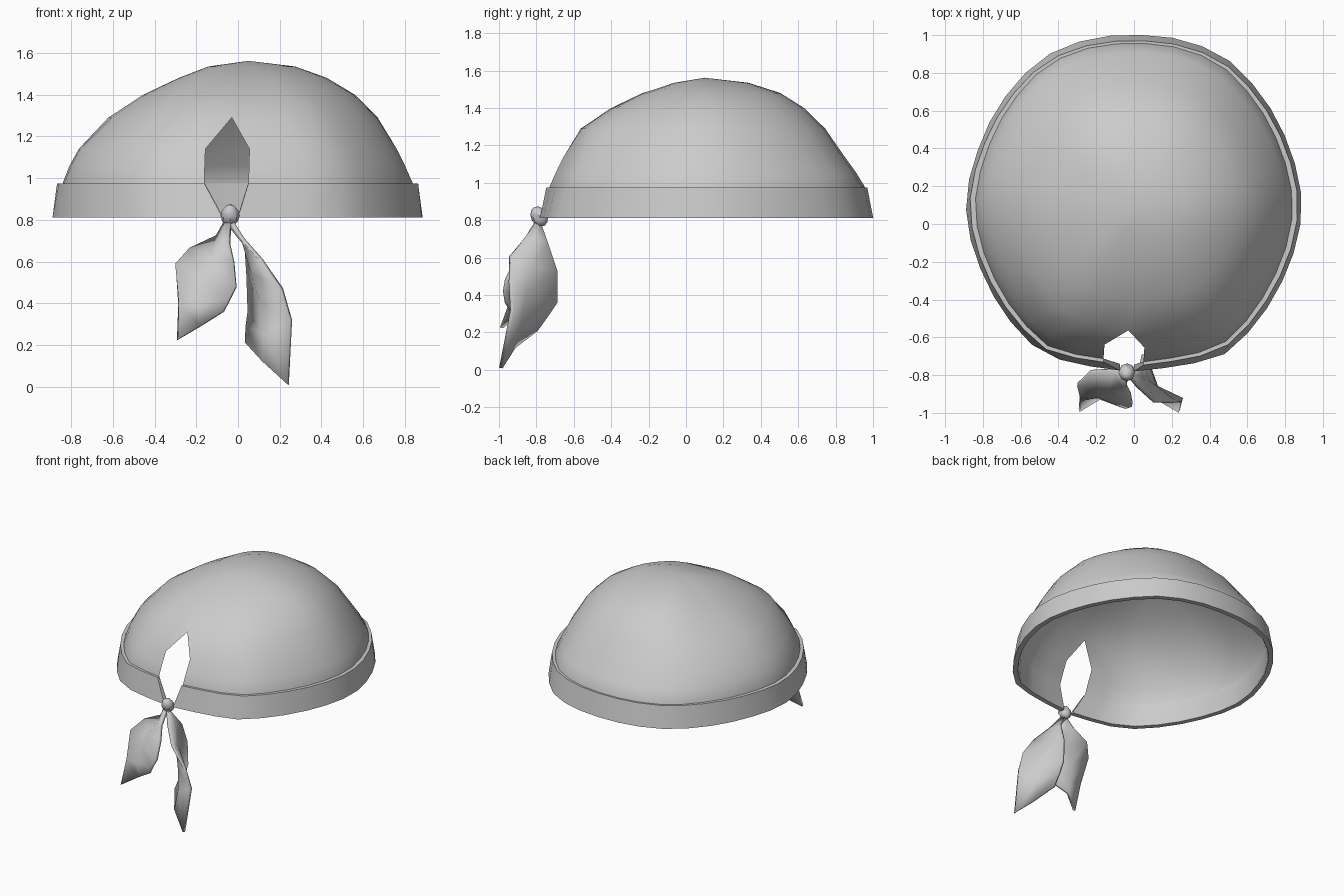
import bpy, bmesh
from math import sin, cos, pi, atan2

if "Cube" in bpy.data.objects:
    bpy.data.objects.remove(bpy.data.objects["Cube"])

COLS = 34
CY = 0.1  # centre of the plan outline

# plan outline of the band: angle from the front, radius
OUTLINE = [(0, .88), (.2, .877), (.4, .90), (.55, .924), (.72, .907), (.95, .888),
           (1.17, .88), (1.57, .89), (1.92, .876), (2.17, .885), (2.4, .90),
           (2.57, .918), (2.76, .915), (pi + .001, .90)]


def outline(phi):
    a = abs((phi + pi) % (2 * pi) - pi)
    for (a0, r0), (a1, r1) in zip(OUTLINE, OUTLINE[1:]):
        if a <= a1:
            return r0 + (r1 - r0) * (a - a0) / (a1 - a0)
    return OUTLINE[-1][1]


def ring(z, scales, gap):
    """Points round the head, from the right to the left edge of the front gap."""
    left, right, front, back = scales
    d = .88 * front
    start, end = atan2(gap[1], d), 2 * pi + atan2(gap[0], d)
    pts = []
    for i in range(COLS + 1):
        p = start + (end - start) * i / COLS
        side = right if sin(p) > 0 else left
        depth = front if cos(p) > 0 else back
        r = outline(p) * (sin(p) ** 2 * side + cos(p) ** 2 * depth)
        pts.append((r * sin(p), CY - r * cos(p), z))
    return pts


def sheet(name, rows, apex=None, closed=False, thick=0):
    """Skin rows of points into a surface."""
    bm = bmesh.new()
    grid = [[bm.verts.new(p) for p in row] for row in rows]
    pairs = list(zip(grid, grid[1:]))
    if closed:
        pairs.append((grid[-1], grid[0]))
        for i in (0, -1):
            bm.faces.new([row[i] for row in grid])
    for a, b in pairs:
        for i in range(len(a) - 1):
            bm.faces.new((a[i], a[i + 1], b[i + 1], b[i]))
    if apex:
        top = bm.verts.new(apex)
        for a, b in zip(grid[-1], grid[-1][1:]):
            bm.faces.new((a, b, top))
    bmesh.ops.remove_doubles(bm, verts=bm.verts, dist=.0005)
    bmesh.ops.recalc_face_normals(bm, faces=bm.faces)
    me = bpy.data.meshes.new(name)
    bm.to_mesh(me)
    bm.free()
    ob = bpy.data.objects.new(name, me)
    bpy.context.collection.objects.link(ob)
    if thick:
        m = ob.modifiers.new("thickness", 'SOLIDIFY')
        m.thickness, m.offset = thick, 0
    smooth(ob)
    return ob


def smooth(ob):
    bpy.ops.object.select_all(action='DESELECT')
    ob.select_set(True)
    bpy.context.view_layer.objects.active = ob
    bpy.ops.object.shade_smooth_by_angle(angle=.7)


# cloth dome: height, (left, right, front, back) scale, front gap edges
LOW, HIGH, SHUT = (-.075, 0), (-.165, .05), (-.03, -.03)
levels = [
    (.82, (.955, .955, .96, .955), LOW),
    (.98, (.945, .945, .945, .95), HIGH),
    (1.06, (.91, .905, .905, .895), (-.163, .053)),
    (1.14, (.86, .86, .86, .83), (-.16, .055)),
    (1.29, (.70, .755, .755, .715), SHUT),
    (1.40, (.51, .63, .57, .59), SHUT),
    (1.48, (.32, .48, .38, .45), SHUT),
    (1.535, (.16, .31, .17, .26), SHUT),
]
sheet("cloth_dome", [ring(*lv) for lv in levels], apex=(.05, .1, 1.562))

# folded band round the rim
sheet("folded_band", [
    ring(.812, (.96,) * 4, LOW),
    ring(.812, (1, 1, 1, 1), LOW),
    ring(.975, (.977, .977, .965, .965), HIGH),
    ring(.975, (.945,) * 4, HIGH)], closed=True)

# knot
bpy.ops.mesh.primitive_uv_sphere_add(segments=8, ring_count=6, radius=1,
                                     location=(-.038, -.785, .82), rotation=(.5, 0, 0))
knot = bpy.context.object
knot.name = "knot"
knot.scale = (.045, .044, .057)
smooth(knot)

# hanging tails: rows from the knot down, each running across the cloth
sheet("right_tail", [
    [(-.05, -.78, .79), (-.04, -.79, .79), (-.03, -.80, .79)],
    [(.04, -.74, .68), (.03, -.80, .69), (.02, -.86, .71)],
    [(.05, -.69, .53), (.07, -.83, .55), (.11, -.94, .61)],
    [(.055, -.69, .36), (.11, -.86, .41), (.21, -.94, .47)],
    [(.045, -.74, .29), (.13, -.89, .25), (.255, -.93, .32)],
    [(.04, -.80, .21), (.12, -.92, .12), (.24, -.99, .01)]], thick=.02)
sheet("left_tail", [
    [(-.06, -.79, .79), (-.05, -.79, .79), (-.035, -.80, .79)],
    [(-.10, -.77, .72), (-.075, -.84, .70), (-.04, -.86, .69)],
    [(-.23, -.78, .66), (-.13, -.87, .61), (-.02, -.90, .60)],
    [(-.30, -.85, .585), (-.18, -.88, .51), (-.01, -.96, .48)],
    [(-.285, -.92, .40), (-.19, -.91, .39), (-.04, -.97, .42)],
    [(-.29, -.985, .225), (-.18, -.92, .29), (-.07, -.96, .36)]], thick=.02)
